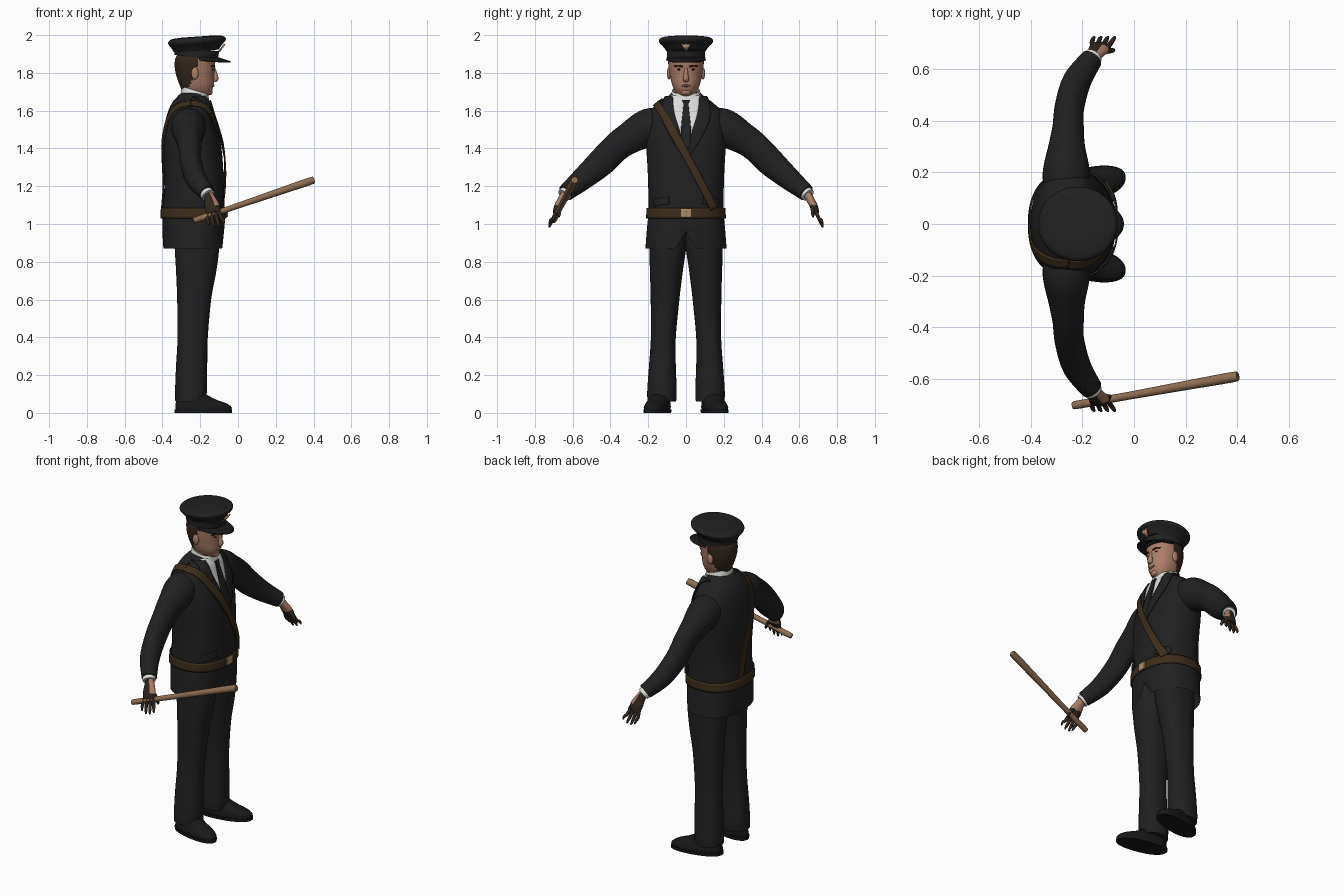
import bpy, bmesh
from math import sin, cos, pi, radians
from mathutils import Vector

if "Cube" in bpy.data.objects:
    bpy.data.objects.remove(bpy.data.objects["Cube"])

made = []


def material(name, r, g, b):
    m = bpy.data.materials.new(name)
    m.use_nodes = True
    m.diffuse_color = (r, g, b, 1)
    bsdf = m.node_tree.nodes["Principled BSDF"]
    bsdf.inputs["Base Color"].default_value = (r, g, b, 1)
    bsdf.inputs["Roughness"].default_value = 0.8
    return m


CLOTH = material("black cloth", .015, .015, .016)
SHOE = material("shoe black", .009, .009, .009)
SKIN = material("skin", .42, .21, .14)
LIP = material("lip", .27, .12, .09)
HAIR = material("dark brown hair", .035, .02, .012)
SHIRT = material("white shirt", .72, .72, .7)
LEATHER = material("brown leather", .045, .026, .011)
WOOD = material("wood", .27, .155, .085)
BRASS = material("brass", .42, .25, .12)
GLOVE = material("glove brown", .03, .019, .013)


def smooth(rows, n=8):
    """Catmull-Rom samples through rows of numbers."""
    out = []
    ext = [rows[0]] + list(rows) + [rows[-1]]
    for i in range(len(rows) - 1):
        for k in range(n):
            t = k / n
            out.append([.5 * (2 * b + (c - a) * t + (2 * a - 5 * b + 4 * c - d) * t ** 2
                              + (3 * b - a - 3 * c + d) * t ** 3)
                        for a, b, c, d in zip(*ext[i:i + 4])])
    return out + [list(rows[-1])]


def finish(name, verts, faces, mats, rule=None, thick=0):
    bm = bmesh.new()
    vs = [bm.verts.new(v) for v in verts]
    for f in faces:
        bm.faces.new([vs[i] for i in f])
    bmesh.ops.recalc_face_normals(bm, faces=bm.faces)
    me = bpy.data.meshes.new(name)
    bm.to_mesh(me)
    bm.free()
    for m in mats:
        me.materials.append(m)
    if rule:
        for p in me.polygons:
            p.material_index = int(rule(p.center, p.normal))
    ob = bpy.data.objects.new(name, me)
    bpy.context.collection.objects.link(ob)
    if thick:
        mod = ob.modifiers.new("thickness", 'SOLIDIFY')
        mod.thickness, mod.offset = thick, 0
    made.append(ob)
    return ob


def skin_rings(name, rings, mats, caps=True, **kw):
    n = len(rings[0])
    faces = [(i * n + j, i * n + (j + 1) % n, (i + 1) * n + (j + 1) % n, (i + 1) * n + j)
             for i in range(len(rings) - 1) for j in range(n)]
    if caps:
        faces += [tuple(range(n)), tuple(range((len(rings) - 1) * n, len(rings) * n))]
    return finish(name, [v for r in rings for v in r], faces, mats, **kw)


def spow(v, e):
    return (abs(v) ** e) * (1 if v >= 0 else -1)


def slices(name, rows, mats, seg=48, power=2.3, tilt=0, splay=0, warp=None, steps=8, **kw):
    """Stack of rounded horizontal slices: (z, back x, front x, centre y, half width)."""
    rings = []
    for z, xb, xf, yc, w in smooth(rows, steps):
        ring = []
        for j in range(seg):
            a = 2 * pi * j / seg
            x = (xb + xf) / 2 + (xf - xb) / 2 * spow(cos(a), 2 / power)
            y = yc + w * spow(sin(a), 2 / power)
            p = Vector((x, y + splay * (x + .25), z + tilt * (x + .22)))
            ring.append(warp(p) if warp else p)
        rings.append(ring)
    return skin_rings(name, rings, mats, **kw)


def tube(name, rows, mats, seg=20, steps=6, **kw):
    """Tube along a path: (x, y, z, radius along x, other radius)."""
    s = smooth(rows, steps)
    pts = [Vector(r[:3]) for r in s]
    rings = []
    for i, r in enumerate(s):
        t = (pts[min(i + 1, len(s) - 1)] - pts[max(i - 1, 0)]).normalized()
        ref = Vector((0, 0, 1)) if abs(t.x) > .8 else Vector((1, 0, 0))
        u = (ref - t * t.dot(ref)).normalized()
        v = t.cross(u)
        rings.append([pts[i] + u * r[3] * cos(2 * pi * j / seg) + v * r[4] * sin(2 * pi * j / seg)
                      for j in range(seg)])
    return skin_rings(name, rings, mats, **kw)


def blob(name, loc, scale, mat):
    x, y, z = loc
    rows = [(z + scale[2] * sin(a), x - scale[0] * cos(a), x + scale[0] * cos(a), y, scale[1] * cos(a))
            for a in (radians(d) for d in range(-85, 86, 17))]
    return slices(name, rows, [mat], seg=16, power=2, steps=1)


# Coat body, with rounded cutaway at the front hem
TORSO = [(.87, -.395, -.08, 0, .215), (.96, -.40, -.072, 0, .208), (1.06, -.40, -.07, 0, .2),
         (1.2, -.39, -.075, 0, .2), (1.32, -.395, -.08, 0, .205), (1.43, -.4, -.092, 0, .212),
         (1.52, -.39, -.115, 0, .212), (1.59, -.372, -.138, 0, .195), (1.64, -.35, -.152, 0, .145),
         (1.67, -.325, -.165, 0, .105), (1.695, -.3, -.175, 0, .075)]
DENSE = smooth(TORSO, 10)


def hem(p):
    if p.x > -.2:
        p.z += .09 * max(0, 1 - abs(p.y) / .055) * max(0, (1 - p.z) / .13)
    return p


coat = slices("coat_body", TORSO, [CLOTH], seg=96, warp=hem, caps=False)


def on_coat(y, z, side, lift):
    """Point just above the coat surface, front (1) or back (-1)."""
    i = max(k for k in range(len(DENSE) - 1) if DENSE[k][0] <= z or k == 0)
    a, b = DENSE[i], DENSE[i + 1]
    t = min(1, max(0, (z - a[0]) / (b[0] - a[0])))
    _, xb, xf, _, w = [p + (q - p) * t for p, q in zip(a, b)]
    w += lift
    y = max(-w, min(w, y))
    depth = max(0, 1 - abs(y / w) ** 2.3) ** (1 / 2.3)
    return Vector(((xb + xf) / 2 + side * ((xf - xb) / 2 + lift) * depth, y, z))


def ribbon(name, path, mat, side=1, lift=.005, thick=.008, cols=8):
    """Strip lying on the coat: path of (y, z, half width)."""
    s = smooth(path, 12)
    verts = []
    for i, (y, z, h) in enumerate(s):
        p, q = s[max(i - 1, 0)], s[min(i + 1, len(s) - 1)]
        d = Vector((q[0] - p[0], q[1] - p[1])).normalized()
        for c in range(cols + 1):
            k = h * (2 * c / cols - 1)
            verts.append(on_coat(y - d.y * k, z + d.x * k, side, lift))
    m = cols + 1
    faces = [(i * m + c, i * m + c + 1, (i + 1) * m + c + 1, (i + 1) * m + c)
             for i in range(len(s) - 1) for c in range(cols)]
    return finish(name, verts, faces, [mat], thick=thick)


# Shirt front, tie, lapels, pocket flaps
ribbon("shirt_front", [(0, 1.68, .085), (0, 1.6, .07), (0, 1.5, .04), (0, 1.4, .004)], SHIRT, lift=.003, thick=.004)
ribbon("tie", [(0, 1.655, .02), (0, 1.625, .014), (0, 1.5, .026), (0, 1.4, .02)], CLOTH, lift=.01)
for s, side in ((1, "left"), (-1, "right")):
    ribbon(side + "_lapel", [(s * .092, 1.675, .02), (s * .095, 1.58, .034), (s * .06, 1.48, .03),
                             (s * .012, 1.37, .012)], CLOTH, lift=.009)
    ribbon(side + "_pocket_flap", [(s * .09, 1.125, .02), (s * .17, 1.115, .02)], CLOTH, lift=.003)

# Belt, buckle and shoulder strap
belt = []
for k in range(5):
    z = 1.03 + .055 * k / 4
    belt.append((z, on_coat(0, z, -1, .007).x, on_coat(0, z, 1, .007).x, 0, abs(on_coat(9, z, 1, .007).y)))
slices("belt", belt, [LEATHER], seg=96, steps=1, caps=False, thick=.006)
ribbon("buckle", [(-.026, 1.058, .022), (.026, 1.058, .022)], BRASS, lift=.013)
ribbon("front_strap", [(-.17, 1.65, .02), (-.125, 1.59, .02), (.03, 1.31, .02), (.15, 1.08, .02)], LEATHER, lift=.012)
ribbon("back_strap", [(-.17, 1.65, .02), (-.13, 1.59, .02), (-.04, 1.31, .02), (.04, 1.07, .02)], LEATHER, -1)

# Legs, shoes, arms, cuffs and hands
for s, side in ((1, "left"), (-1, "right")):
    slices(side + "_trouser_leg",
           [(.06, -.332, -.168, s * .128, .076), (.12, -.333, -.165, s * .127, .078),
            (.25, -.328, -.163, s * .125, .071), (.4, -.32, -.16, s * .12, .066),
            (.6, -.322, -.142, s * .111, .076), (.75, -.328, -.115, s * .104, .087),
            (.87, -.335, -.1, s * .097, .097), (.98, -.34, -.1, s * .095, .095)], [CLOTH], power=2.2)
    slices(side + "_shoe",
           [(.012, -.33, -.037, s * .14, .062), (.03, -.332, -.034, s * .14, .064),
            (.05, -.33, -.06, s * .138, .06), (.07, -.325, -.115, s * .135, .055),
            (.1, -.318, -.175, s * .13, .05)], [SHOE], splay=s * .18)
    slices(side + "_sole", [(0, -.337, -.032, s * .14, .066), (.018, -.337, -.032, s * .14, .067)],
           [SHOE], splay=s * .18, steps=1)
    tube(side + "_sleeve",
         [(-.26, s * .08, 1.535, .075, .07), (-.262, s * .19, 1.513, .092, .1), (-.26, s * .3, 1.455, .071, .084),
          (-.255, s * .37, 1.405, .061, .077), (-.25, s * .45, 1.325, .057, .074),
          (-.222, s * .55, 1.237, .055, .06), (-.165, s * .637, 1.165, .043, .045)], [CLOTH], seg=32)
    tube(side + "_cuff", [(-.18, s * .62, 1.18, .037, .036), (-.158, s * .647, 1.152, .037, .036)], [SHIRT])
    tube(side + "_hand",
         [(-.165, s * .638, 1.165, .025, .022), (-.15, s * .655, 1.135, .03, .021),
          (-.137, s * .676, 1.095, .04, .021), (-.128, s * .69, 1.06, .037, .016)], [GLOVE, SKIN],
         rule=lambda c, n: c.z > 1.1 and n.x > .2 or c.z > 1.09 and n.y * s < -.5)
    for k in range(4):
        o = (k - 1.5) * .019
        drop = (.012, 0, .003, .02)[k]
        tube("%s_finger_%d" % (side, k + 1),
             [(-.13 + o, s * .685, 1.07, .01, .01), (-.125 + o * 1.3, s * .703, 1.03, .0095, .0095),
              (-.118 + o * 1.4, s * .717, 1.0 + drop, .008, .008),
              (-.113 + o * 1.4, s * .724, .982 + drop, .004, .004)], [GLOVE], seg=10)
    tube(side + "_thumb",
         [(-.13, s * .668, 1.11, .013, .013), (-.1, s * .67, 1.08, .011, .011),
          (-.082, s * .672, 1.05, .009, .009), (-.077, s * .673, 1.035, .004, .004)], [GLOVE], seg=10)

# Baton held in the right hand
tube("baton", [(-.228, -.701, 1.02, .008, .008), (-.222, -.7, 1.022, .016, .016), (-.05, -.67, 1.08, .015, .015),
               (.2, -.625, 1.165, .018, .018), (.385, -.592, 1.228, .02, .02), (.395, -.59, 1.231, .012, .012)], [WOOD])

# Neck, collar and head
slices("neck", [(1.62, -.29, -.17, 0, .06), (1.75, -.29, -.175, 0, .06)], [SKIN], steps=2)
slices("shirt_collar", [(1.645, -.305, -.148, 0, .086), (1.685, -.297, -.158, 0, .075), (1.705, -.292, -.164, 0, .07)],
       [SHIRT], tilt=-.3, caps=False, thick=.006)
slices("head", [(1.675, -.27, -.162, 0, .036), (1.69, -.29, -.145, 0, .05), (1.73, -.307, -.13, 0, .071),
                (1.78, -.325, -.127, 0, .084), (1.83, -.335, -.123, 0, .092), (1.88, -.33, -.122, 0, .094),
                (1.93, -.3, -.15, 0, .075)], [SKIN, HAIR], power=2.15,
       rule=lambda c, n: c.x < -.232 + .35 * (c.z - 1.8))
tube("nose", [(-.13, 0, 1.828, .008, .008), (-.121, 0, 1.795, .011, .011),
              (-.118, 0, 1.768, .014, .016), (-.125, 0, 1.754, .006, .012)], [SKIN], seg=14)
blob("mouth", (-.131, 0, 1.732), (.006, .024, .006), LIP)
blob("chin", (-.15, 0, 1.698), (.016, .026, .016), SKIN)
for s, side in ((1, "left"), (-1, "right")):
    blob(side + "_ear", (-.228, s * .09, 1.797), (.02, .011, .032), SKIN)
    blob(side + "_eye", (-.132, s * .036, 1.818), (.005, .013, .005), HAIR)
    tube(side + "_brow", [(-.125, s * .016, 1.833, .005, .005), (-.128, s * .04, 1.838, .005, .005),
                          (-.14, s * .062, 1.834, .004, .004)], [HAIR], seg=8)

# Peaked cap
slices("cap_band", [(1.88, -.336, -.108, 0, .1), (1.93, -.34, -.1, 0, .103)], [CLOTH], tilt=-.13, steps=2, power=2.1)
slices("cap_crown", [(1.915, -.338, -.102, 0, .103), (1.94, -.353, -.085, 0, .122), (1.96, -.368, -.067, 0, .141),
                     (1.975, -.368, -.066, 0, .142), (1.987, -.35, -.085, 0, .125), (1.992, -.3, -.13, 0, .08)],
       [CLOTH], tilt=.07, power=2.05)
verts, COLS, ROWS = [], 24, 5
for i in range(COLS + 1):
    a = radians(-80 + 160 * i / COLS)
    for j in range(ROWS + 1):
        r = j / ROWS
        verts.append((-.225 + .112 * cos(a) + .073 * r * max(0, cos(a * 1.1)), (.099 + .004 * r) * sin(a),
                      1.882 - .024 * r * cos(a) - .012 * sin(a) ** 2 * r))
m = ROWS + 1
finish("cap_visor", verts, [(i * m + j, i * m + j + 1, (i + 1) * m + j + 1, (i + 1) * m + j)
                            for i in range(COLS) for j in range(ROWS)], [SHOE], thick=.008)

# Winged badge on the cap front
outline = [(0, -.022), (.012, -.006), (.024, .018), (.01, .012), (0, .017), (-.01, .012), (-.024, .018), (-.012, -.006)]
finish("cap_badge", [(-.083 + .75 * h - 2 * y * y, y, 1.936 + h) for y, h in outline], [tuple(range(len(outline)))],
       [BRASS], thick=.009)

# Smooth shading with sharp edges kept
bpy.ops.object.select_all(action='DESELECT')
for ob in made:
    ob.select_set(True)
bpy.context.view_layer.objects.active = made[0]
bpy.ops.object.shade_smooth_by_angle(angle=radians(40))
